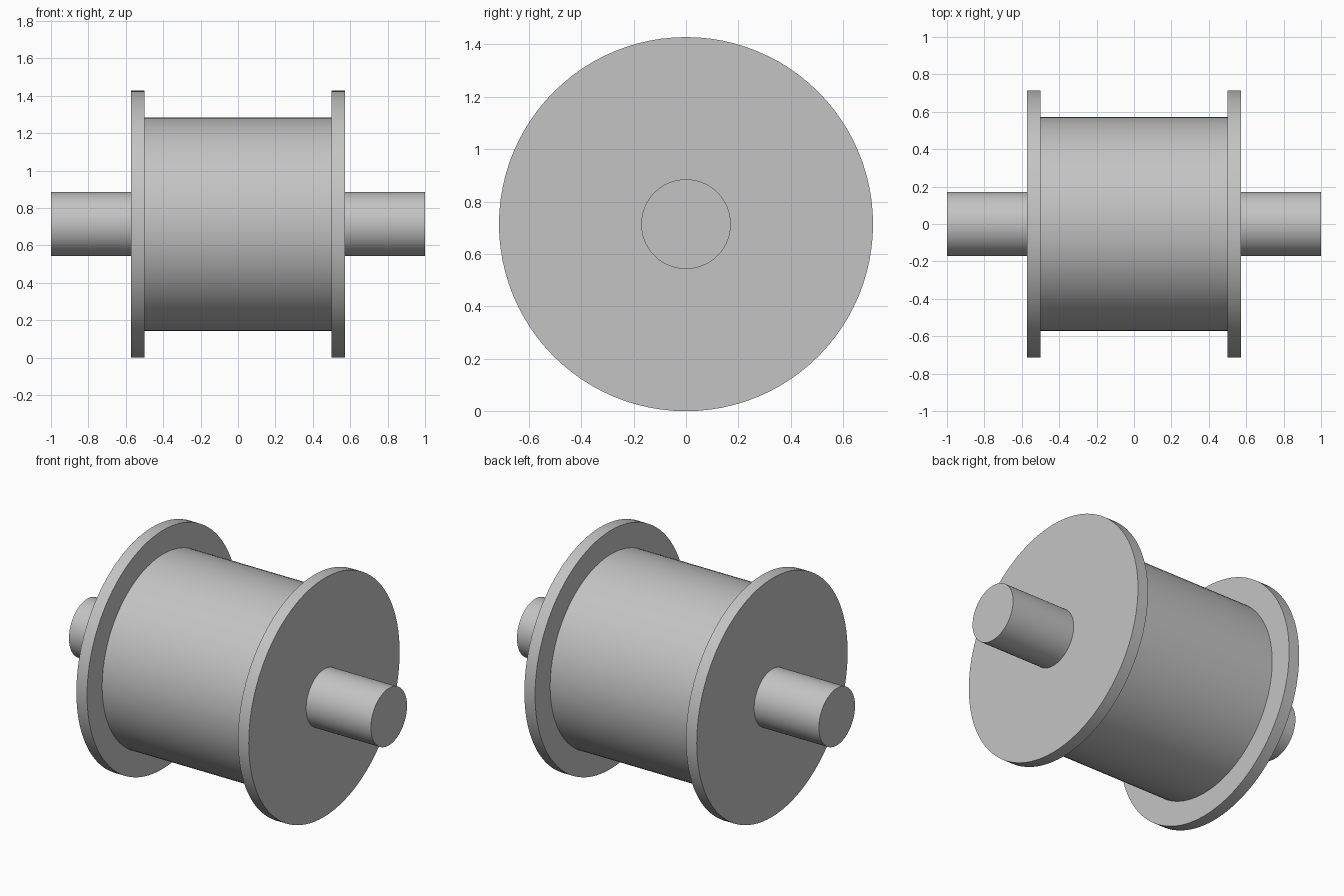
import bpy
import math

cube = bpy.data.objects.get("Cube")
if cube:
    bpy.data.objects.remove(cube, do_unlink=True)

FLANGE_RADIUS = 0.714
DRUM_RADIUS = 0.571
SHAFT_RADIUS = 0.171

# Single plain grey
grey = bpy.data.materials.new("plain_grey")
grey.use_nodes = True
colour = (0.55, 0.55, 0.55, 1)
grey.diffuse_color = colour
grey.node_tree.nodes["Principled BSDF"].inputs["Base Color"].default_value = colour


def cylinder_along_x(name, radius, x_start, x_end):
    bpy.ops.mesh.primitive_cylinder_add(
        vertices=96, radius=radius, depth=x_end - x_start,
        location=((x_start + x_end) / 2, 0, FLANGE_RADIUS),
        rotation=(0, math.pi / 2, 0))
    part = bpy.context.object
    part.name = name
    part.data.materials.append(grey)
    bpy.ops.object.shade_smooth_by_angle(angle=math.radians(30))
    return part


# Drum, seated slightly into the flanges
cylinder_along_x("drum", DRUM_RADIUS, -0.53, 0.53)

# Flange discs at both ends
cylinder_along_x("left_flange", FLANGE_RADIUS, 0.5, 0.571)
cylinder_along_x("right_flange", FLANGE_RADIUS, -0.571, -0.5)

# Shaft stubs, seated slightly into the flanges
cylinder_along_x("left_shaft", SHAFT_RADIUS, 0.54, 1)
cylinder_along_x("right_shaft", SHAFT_RADIUS, -1, -0.54)
